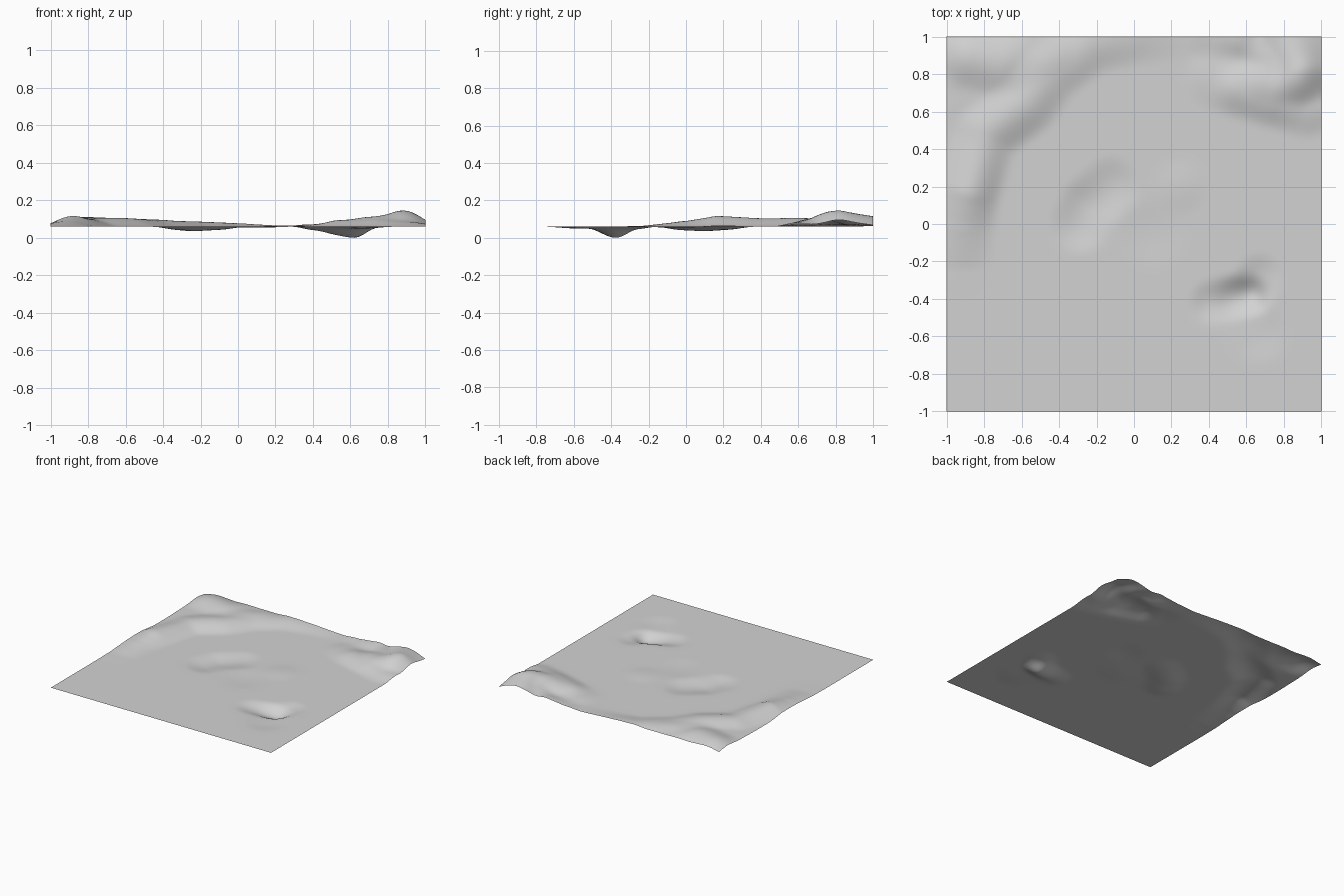
import bpy, bmesh
from mathutils import Vector

if "Cube" in bpy.data.objects:
    bpy.data.objects.remove(bpy.data.objects["Cube"])

PLAIN = 0.06   # level of the flat ground
N = 90         # grid resolution

# Ridges (positive) and hollows (negative): width, then points (x, y, height)
FEATURES = [
    # long curved ridge at the back left
    (0.18, [(-0.92, -0.24, 0.003), (-0.91, 0.0, 0.03), (-0.88, 0.17, 0.058),
            (-0.79, 0.48, 0.04), (-0.57, 0.64, 0.036), (-0.45, 0.81, 0.033),
            (-0.23, 0.97, 0.028), (0.0, 1.02, 0.018), (0.25, 1.05, 0.004)]),
    # back left hill and the gentle swell under it
    (0.20, [(-1.0, 0.9, 0.012), (-0.88, 0.9, 0.042), (-0.72, 0.87, 0.035), (-0.5, 0.97, 0.02)]),
    (0.36, [(-0.75, 0.74, 0.018)]),
    # front ridge, peak and back ridge at the back right
    (0.17, [(0.42, 0.78, 0.012), (0.55, 0.73, 0.036), (0.75, 0.67, 0.042), (0.92, 0.62, 0.025)]),
    (0.20, [(0.74, 0.84, 0.04), (0.88, 0.82, 0.088), (0.84, 1.0, 0.052)]),
    (0.15, [(0.4, 1.02, 0.012), (0.58, 1.0, 0.032), (0.78, 1.0, 0.005)]),
    # deep hollow at the front right
    (0.13, [(0.42, -0.42, -0.02), (0.62, -0.37, -0.056), (0.67, -0.28, -0.015)]),
    (0.18, [(0.58, -0.46, -0.012), (0.66, -0.58, -0.010)]),
    # shallow hollow in the middle
    (0.17, [(-0.29, 0.0, -0.02), (-0.24, 0.1, -0.025), (-0.12, 0.2, -0.018)]),
    # faint undulations
    (0.16, [(0.25, 0.2, 0.007)]),
    (0.20, [(0.1, -0.05, -0.006)]),
]


def feature_height(p, width, points):
    """Strongest bump along a polyline, fading smoothly to zero at its width."""
    best = 0.0
    for a, b in zip(points, points[1:] or points):
        va, vb = Vector(a[:2]), Vector(b[:2])
        d = vb - va
        t = max(0.0, min(1.0, (p - va).dot(d) / d.length_squared)) if d.length else 0.0
        q = (p - va.lerp(vb, t)).length / width
        if q < 1.0:
            h = (a[2] + (b[2] - a[2]) * t) * (1.0 - q * q) ** 2
            if abs(h) > abs(best):
                best = h
    return best


# Ground sheet: a grid displaced by the features
bm = bmesh.new()
bmesh.ops.create_grid(bm, x_segments=N, y_segments=N, size=1.0)
for v in bm.verts:
    p = Vector((v.co.x, v.co.y))
    v.co.z = PLAIN + sum(feature_height(p, w, pts) for w, pts in FEATURES)

# Soften the creases, keeping the outline square
inner = [v for v in bm.verts if not v.is_boundary]
for _ in range(2):
    bmesh.ops.smooth_vert(bm, verts=inner, factor=0.4, use_axis_z=True)

# Rest the lowest point on z = 0
low = min(v.co.z for v in bm.verts)
for v in bm.verts:
    v.co.z -= low
for f in bm.faces:
    f.smooth = True

mesh = bpy.data.meshes.new("terrain")
bm.to_mesh(mesh)
bm.free()

grey = bpy.data.materials.new("ground_grey")
grey.diffuse_color = (0.65, 0.65, 0.65, 1.0)
grey.use_nodes = True
grey.node_tree.nodes["Principled BSDF"].inputs["Base Color"].default_value = grey.diffuse_color
mesh.materials.append(grey)
terrain = bpy.data.objects.new("terrain", mesh)
bpy.context.collection.objects.link(terrain)
